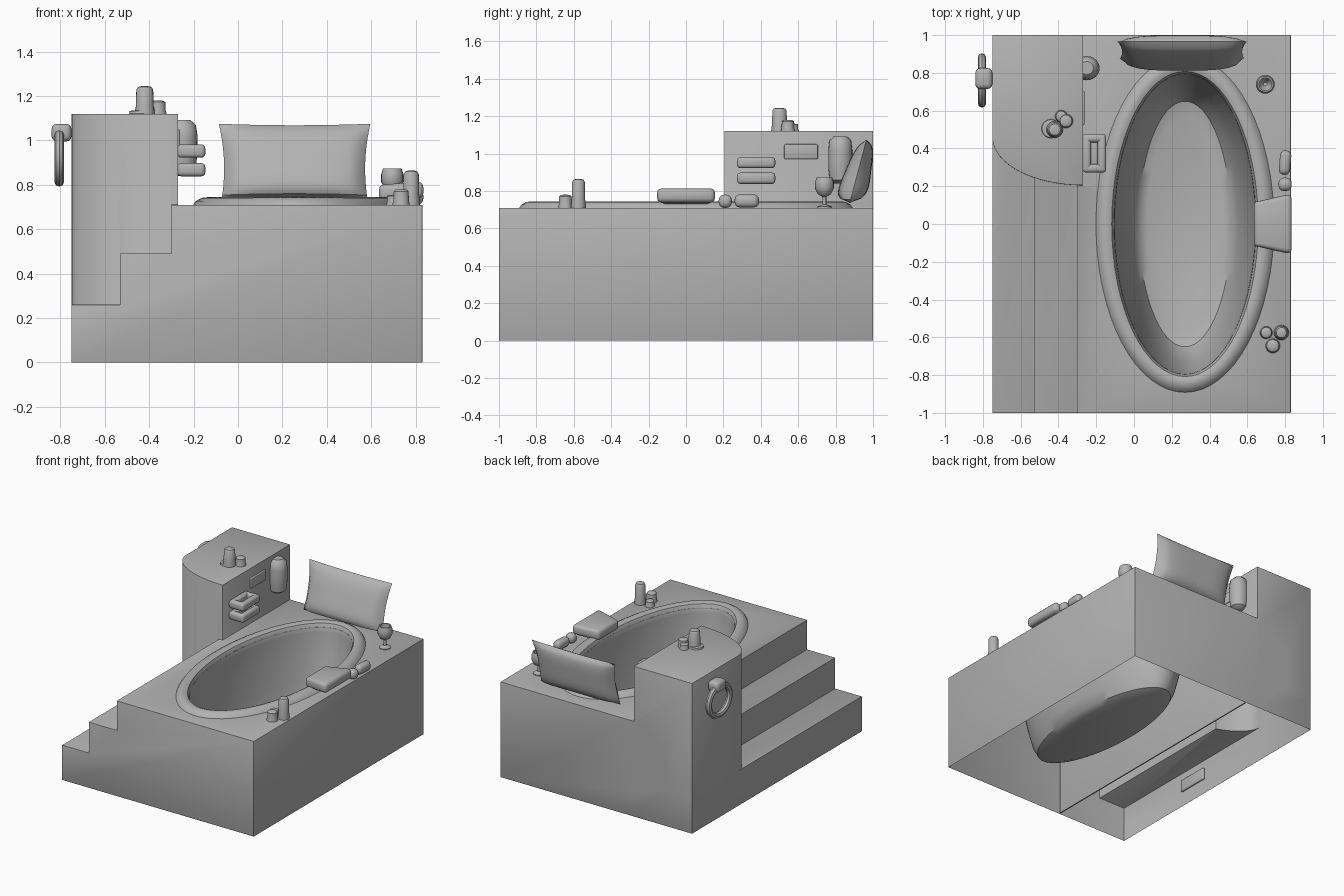
import bpy, bmesh, math
from math import sin, cos, pi
from mathutils import Matrix

if "Cube" in bpy.data.objects:
    bpy.data.objects.remove(bpy.data.objects["Cube"])

GREY = (0.45, 0.45, 0.45, 1)
mat = bpy.data.materials.new("plain_grey")
mat.use_nodes = True
mat.diffuse_color = GREY
mat.node_tree.nodes["Principled BSDF"].inputs["Base Color"].default_value = GREY


def finish(name, bm, loc=(0, 0, 0), smooth=True):
    bmesh.ops.recalc_face_normals(bm, faces=bm.faces)
    mesh = bpy.data.meshes.new(name)
    bm.to_mesh(mesh)
    bm.free()
    ob = bpy.data.objects.new(name, mesh)
    bpy.context.collection.objects.link(ob)
    ob.location = loc
    mesh.materials.append(mat)
    if smooth:
        shade(ob)
    return ob


def shade(ob):
    bpy.ops.object.select_all(action='DESELECT')
    bpy.context.view_layer.objects.active = ob
    ob.select_set(True)
    bpy.ops.object.shade_smooth_by_angle(angle=math.radians(40))


def apply(ob, kind, **settings):
    mod = ob.modifiers.new(kind.lower(), kind)
    for key, value in settings.items():
        setattr(mod, key, value)
    bpy.context.view_layer.objects.active = ob
    bpy.ops.object.modifier_apply(modifier=mod.name)


def loft(name, rings, loc=(0, 0, 0), n=24, cap=True):
    """Elliptical rings (rx, ry, z) joined into a skin."""
    bm = bmesh.new()
    loops = [[bm.verts.new((rx * cos(2 * pi * i / n), ry * sin(2 * pi * i / n), z))
              for i in range(n)] for rx, ry, z in rings]
    for a, b in zip(loops, loops[1:]):
        for i in range(n):
            j = (i + 1) % n
            bm.faces.new((a[i], a[j], b[j], b[i]))
    if cap:
        bm.faces.new(loops[0])
        bm.faces.new(loops[-1])
    return finish(name, bm, loc)


def lathe(name, profile, loc, n=20):
    return loft(name, [(r, r, z) for r, z in profile], loc, n)


def prism(name, points, axis, start, end):
    """Extrude a 2D outline along y (outline in xz) or z (outline in xy)."""
    bm = bmesh.new()
    place = (lambda a, b, t: (a, t, b)) if axis == 'y' else (lambda a, b, t: (a, b, t))
    face = bm.faces.new([bm.verts.new(place(a, b, start)) for a, b in points])
    new = bmesh.ops.extrude_face_region(bm, geom=[face])['geom']
    bmesh.ops.translate(bm, vec=place(0, 0, end - start),
                        verts=[v for v in new if isinstance(v, bmesh.types.BMVert)])
    return finish(name, bm, smooth=False)


def box(name, size, loc, bevel, turn=0):
    bm = bmesh.new()
    bmesh.ops.create_cube(bm, size=1)
    bmesh.ops.scale(bm, vec=size, verts=bm.verts)
    bmesh.ops.bevel(bm, geom=bm.edges[:], offset=bevel, segments=3, profile=0.5, affect='EDGES')
    bmesh.ops.rotate(bm, matrix=Matrix.Rotation(turn, 3, 'Z'), verts=bm.verts)
    return finish(name, bm, loc)


# Stepped surround joined to the curved corner cabinet
surround = prism("stepped_surround", [(-.75, 0), (.83, 0), (.83, .71), (-.3, .71), (-.3, .49),
                                      (-.53, .49), (-.53, .26), (-.75, .26)], 'y', -1, 1)
arc = [(-.27 - .48 * cos(a), .46 - .255 * sin(a)) for a in [i * pi / 32 for i in range(17)]]
cabinet = prism("cabinet_helper", arc + [(-.27, 1), (-.75, 1)], 'z', 0, 1.12)
apply(surround, 'BOOLEAN', operation='UNION', object=cabinet, solver='EXACT')
apply(surround, 'BEVEL', width=.012, segments=2, limit_method='ANGLE', angle_limit=.6)

# Oval basin carved out of the deck
basin = loft("basin_helper", [(.2, .58, .08), (.245, .65, .1), (.28, .69, .17), (.32, .73, .32),
                              (.355, .77, .52), (.375, .795, .7), (.38, .8, .9)], (.27, 0, 0), 64)
apply(surround, 'BOOLEAN', operation='DIFFERENCE', object=basin, solver='EXACT')
for helper in (cabinet, basin):
    bpy.data.objects.remove(helper)

# Open underside
bm = bmesh.new()
bm.from_mesh(surround.data)
bmesh.ops.delete(bm, context='FACES',
                 geom=[f for f in bm.faces if f.calc_center_median().z < .004 and f.normal.z < -.9])
bm.to_mesh(surround.data)
bm.free()
shade(surround)
box("inner_partition", (.01, 1.98, .7), (-.17, 0, .352), .002)
box("inner_plate", (.02, .24, .09), (-.738, -.25, .15), .009)

# Raised rim
loft("basin_rim", [(.475, .895, .705), (.46, .88, .727), (.435, .855, .741), (.41, .83, .744),
                   (.388, .808, .735), (.376, .796, .71), (.372, .792, .68)], (.27, 0, 0), 64, False)

# Pillow leaning at the back, pinched at the corners and fuller near the bottom
bm = bmesh.new()
for side in (-1, 1):
    grid = bmesh.ops.create_grid(bm, x_segments=18, y_segments=18, size=1)
    for vert in grid['verts']:
        u, v = vert.co.x, vert.co.y
        puff = max(0, (1 - u ** 4) * (1 - v ** 4)) ** .5
        x = .335 * u * (1 - .05 * (1 - v * v)) * (1 + .02 * v)
        z = .905 + .17 * v * (1 - .04 * (1 - u * u))
        vert.co = (.255 + x, .92 + .045 * v + side * .07 * puff * (1 - .35 * v), z)
bmesh.ops.remove_doubles(bm, verts=bm.verts, dist=.0005)
finish("pillow", bm)

# Bottles on the cabinet and candles on the deck
def bottle(name, x, y, z, r, h):
    lathe(name, [(r * 1.1, 0), (r * 1.1, h * .15), (r, h * .3), (r * .95, h * .88),
                 (r * .75, h * .97), (r * .3, h)], (x, y, z))

bottle("tall_bottle", -.42, .5, 1.115, .04, .13)
bottle("small_bottle", -.36, .545, 1.115, .034, .065)
bottle("low_bottle", -.385, .57, 1.115, .03, .045)
bottle("bottle_tray", -.44, .505, 1.115, .05, .02)
bottle("tall_candle", .78, -.575, .705, .036, .16)
bottle("small_candle", .735, -.645, .705, .035, .075)
bottle("low_candle", .7, -.575, .705, .03, .05)

# Goblet
lathe("goblet", [(.04, 0), (.04, .008), (.01, .02), (.01, .06), (.035, .075), (.05, .105),
                 (.05, .14), (.042, .165), (.034, .165), (.034, .12), (.01, .09)], (.695, .74, .708))

# Folded towel and rolled cloths on the deck edge
towel = box("folded_towel", (.2, .31, .075), (.735, 0, .776), .025)
for vert in towel.data.vertices:
    if vert.co.x < 0:
        vert.co.y *= .78
        vert.co.z -= .012
box("short_roll", (.07, .07, .07), (.8, .21, .745), .028)
box("long_roll", (.06, .13, .07), (.8, .325, .747), .027, -.08)

# Slotted shelves, hanging towel and shallow panel on the cabinet side
for i, z in enumerate((.868, .952)):
    for x in (-.25, -.17):
        box(f"shelf_rail_{i}", (.045, .205, .06), (x, .375, z), .018)
    for y in (.295, .455):
        box(f"shelf_end_{i}", (.12, .045, .06), (-.21, y, z), .018)
    box(f"shelf_floor_{i}", (.08, .15, .015), (-.21, .375, z - .015), .004)
loft("hanging_towel", [(.03, .03, .84), (.058, .056, .86), (.065, .064, .92), (.068, .064, 1.02),
                       (.06, .058, 1.07), (.035, .035, 1.092)], (-.25, .825, 0))
box("side_panel", (.016, .18, .08), (-.27, .615, 1.01), .007)

# Towel ring on the outer side of the cabinet
bm = bmesh.new()
N, M = 32, 8
ring = [[bm.verts.new((.022 * sin(b), (.122 + .022 * cos(b)) * cos(a), (.108 + .022 * cos(b)) * sin(a)))
         for b in [2 * pi * j / M for j in range(M)]] for a in [2 * pi * i / N for i in range(N)]]
for i in range(N):
    for j in range(M):
        k, m = (i + 1) % N, (j + 1) % M
        bm.faces.new((ring[i][j], ring[k][j], ring[k][m], ring[i][m]))
finish("towel_ring", bm, (-.805, .76, .922))
box("ring_mount", (.09, .11, .08), (-.795, .77, 1.035), .025)
